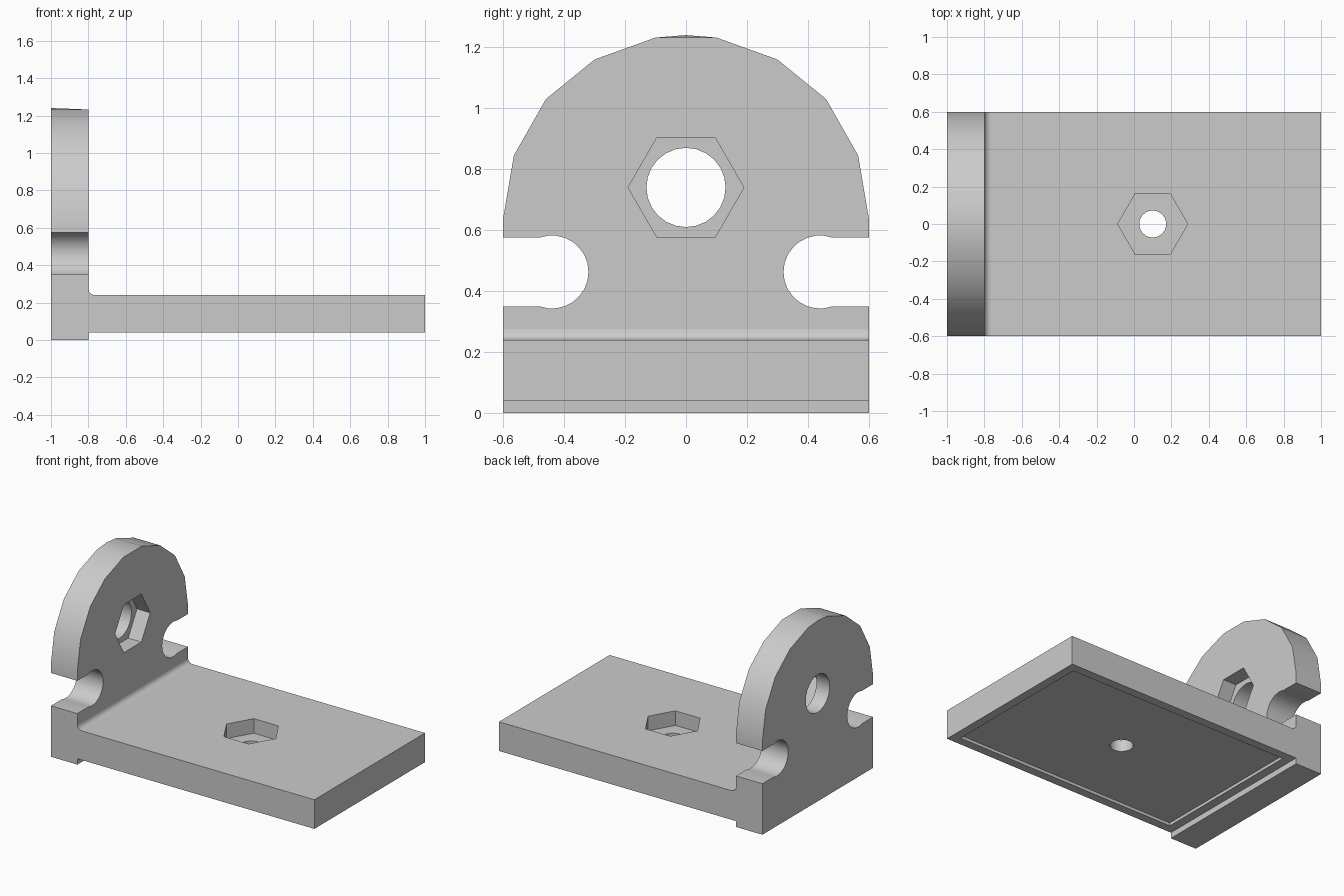
import bpy, bmesh, math
from mathutils import Vector

if "Cube" in bpy.data.objects:
    bpy.data.objects.remove(bpy.data.objects["Cube"], do_unlink=True)

grey = bpy.data.materials.new("light_grey")
grey.use_nodes = True
COLOUR = (0.6, 0.6, 0.6, 1)
grey.diffuse_color = COLOUR
grey.node_tree.nodes["Principled BSDF"].inputs["Base Color"].default_value = COLOUR


def extrude(name, points, direction):
    """Turn a closed loop of 3D points into a solid prism."""
    bm = bmesh.new()
    face = bm.faces.new([bm.verts.new(p) for p in points])
    res = bmesh.ops.extrude_face_region(bm, geom=[face])
    moved = [v for v in res["geom"] if isinstance(v, bmesh.types.BMVert)]
    bmesh.ops.translate(bm, verts=moved, vec=Vector(direction))
    bmesh.ops.recalc_face_normals(bm, faces=bm.faces)
    mesh = bpy.data.meshes.new(name)
    bm.to_mesh(mesh)
    bm.free()
    mesh.materials.append(grey)
    obj = bpy.data.objects.new(name, mesh)
    bpy.context.collection.objects.link(obj)
    return obj


def arc(cx, cy, r, start, end, steps):
    angles = [math.radians(start + (end - start) * i / steps) for i in range(steps + 1)]
    return [(cx + r * math.cos(a), cy + r * math.sin(a)) for a in angles]


def ngon(cx, cy, r, sides):
    return arc(cx, cy, r, 0, 360, sides)[:-1]


def combine(target, other, operation):
    mod = target.modifiers.new(operation.lower(), "BOOLEAN")
    mod.operation, mod.solver, mod.object = operation, "EXACT", other
    bpy.ops.object.select_all(action="DESELECT")
    bpy.context.view_layer.objects.active = target
    target.select_set(True)
    bpy.ops.object.modifier_apply(modifier=mod.name)
    bpy.data.objects.remove(other, do_unlink=True)


# Upright plate: half outline with a keyhole side notch, mirrored across y
notch = arc(0.44, 0.4625, 0.12, 290, 70, 16)
half = [(0.6, 0), (0.6, 0.35)] + notch + [
    (0.6, 0.575), (0.6, 0.64), (0.565, 0.845), (0.46, 1.03), (0.3, 1.16), (0.1, 1.232)]
outline = half + [(0, 1.24)] + [(-y, z) for y, z in reversed(half)]
bracket = extrude("angle_bracket", [(-1, y, z) for y, z in outline], (0.2, 0, 0))
# The crown slopes slightly down toward the inner face
for v in bracket.data.vertices:
    if v.co.z > 1.235 and v.co.x > -0.9:
        v.co.z = 1.232

# Base slab with a small fillet at the upright
fillet = arc(-0.765, 0.275, 0.035, 180, 270, 6)
slab = [(-0.9, 0.04), (1, 0.04), (1, 0.24)] + fillet[::-1] + [(-0.9, 0.275)]
base = extrude("base_slab", [(x, -0.6, z) for x, z in slab], (0, 1.2, 0))
combine(bracket, base, "UNION")

# Hexagonal nut pockets and round bolt holes
cuts = [
    extrude("upright_pocket", [(-0.9, y, z) for y, z in ngon(0, 0.74, 0.19, 6)], (0.2, 0, 0)),
    extrude("upright_hole", [(-1.1, y, z) for y, z in ngon(0, 0.74, 0.13, 24)], (0.4, 0, 0)),
    extrude("base_pocket", [(x, y, 0.14) for x, y in ngon(0.1, 0, 0.187, 6)], (0, 0, 0.2)),
    extrude("base_hole", [(x, y, -0.1) for x, y in ngon(0.1, 0, 0.072, 24)], (0, 0, 0.5)),
]
# Shallow recess under the slab
corners = [(-0.74, -0.54), (0.94, -0.54), (0.94, 0.54), (-0.74, 0.54)]
cuts.append(extrude("underside_recess", [(x, y, -0.1) for x, y in corners], (0, 0, 0.16)))
for cutter in cuts:
    combine(bracket, cutter, "DIFFERENCE")

# Smooth the curved walls, keep the large planes flat
bpy.ops.object.shade_smooth_by_angle(angle=math.radians(30))
for poly in bracket.data.polygons:
    if poly.area > 0.08:
        poly.use_smooth = False
